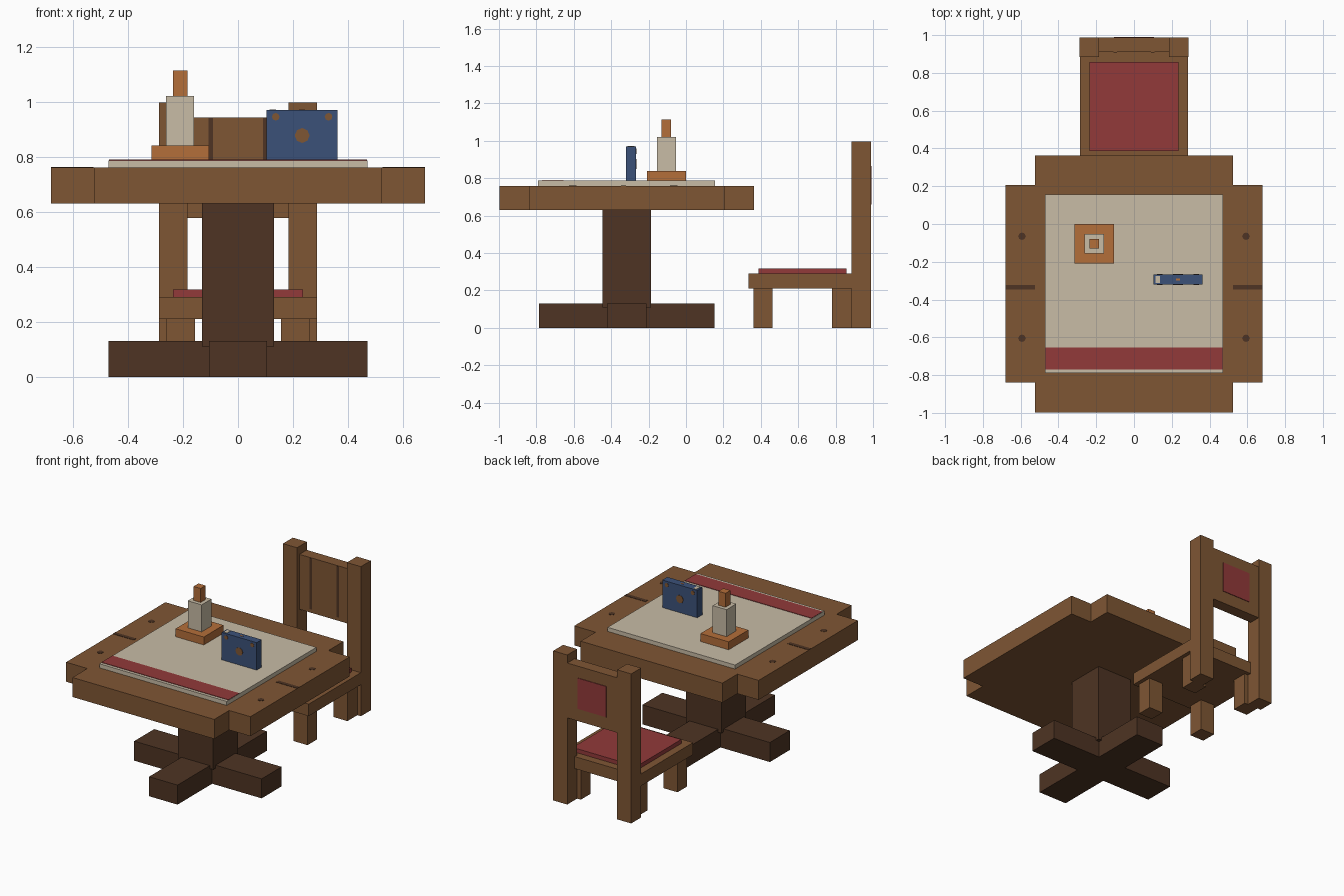
import bpy, bmesh, math
from mathutils import Matrix

if "Cube" in bpy.data.objects:
    bpy.data.objects.remove(bpy.data.objects["Cube"])


def material(name, hexcode):
    m = bpy.data.materials.new(name)
    srgb = [int(hexcode[i:i + 2], 16) / 255 for i in (0, 2, 4)]
    lin = [c / 12.92 if c <= 0.04045 else ((c + 0.055) / 1.055) ** 2.4 for c in srgb]
    m.diffuse_color = (*lin, 1)
    m.use_nodes = True
    m.node_tree.nodes["Principled BSDF"].inputs["Base Color"].default_value = m.diffuse_color
    return m


WOOD = material("oak brown", "7f5634")
DARK = material("dark walnut", "4e3423")
CREAM = material("cream", "c8bca6")
RED = material("deep red", "923a3a")
BLUE = material("book blue", "3b5179")
ORANGE = material("copper orange", "b46e3a")


def finish(name, bm, mat):
    bmesh.ops.recalc_face_normals(bm, faces=bm.faces)
    me = bpy.data.meshes.new(name)
    bm.to_mesh(me)
    bm.free()
    me.materials.append(mat)
    ob = bpy.data.objects.new(name, me)
    bpy.context.collection.objects.link(ob)
    return ob


def box(name, x, y, z, mat):
    """Box from (min, max) ranges on each axis."""
    bm = bmesh.new()
    bmesh.ops.create_cube(bm, size=1)
    for v in bm.verts:
        for i, r in enumerate((x, y, z)):
            v.co[i] = r[0] if v.co[i] < 0 else r[1]
    return finish(name, bm, mat)


def pair(name, x, y, z, mat):
    """Box and its mirror image across x = 0."""
    box(name + "_right", x, y, z, mat)
    box(name + "_left", (-x[1], -x[0]), y, z, mat)


def prism(name, outline, z, mat):
    bm = bmesh.new()
    face = bm.faces.new([bm.verts.new((px, py, z[0])) for px, py in outline])
    top = bmesh.ops.extrude_face_region(bm, geom=[face])["geom"]
    for v in top:
        if isinstance(v, bmesh.types.BMVert):
            v.co.z = z[1]
    return finish(name, bm, mat)


def disc(name, centre, r, mat, upright=False):
    """Thin octagonal plate."""
    bm = bmesh.new()
    bmesh.ops.create_cone(bm, segments=8, radius1=r, radius2=r, depth=0.004, cap_ends=True)
    if upright:
        bm.transform(Matrix.Rotation(math.pi / 2, 4, 'X'))
    bm.transform(Matrix.Translation(centre))
    return finish(name, bm, mat)


# Table top: square with notched corners
CY = -0.317
A, B = 0.68, 0.523
quarter = [(A, B), (B, B), (B, A)]
outline = []
for k in range(4):
    c, s = round(math.cos(k * math.pi / 2)), round(math.sin(k * math.pi / 2))
    outline += [(c * x - s * y, s * x + c * y + CY) for x, y in quarter]
prism("table_top", outline, (0.63, 0.76), WOOD)

# Table pedestal and cross-shaped foot
box("table_pedestal", (-0.13, 0.13), (CY - 0.13, CY + 0.13), (0.11, 0.63), DARK)
L, W = 0.47, 0.105
prism("table_foot", [(L, -W), (L, W), (W, W), (W, L), (-W, L), (-W, W),
                     (-L, W), (-L, -W), (-W, -W), (-W, -L), (W, -L), (W, -W)],
      (0, 0.13), DARK)
bpy.data.objects["table_foot"].location.y = CY

# Seams and pegs in the table top
pair("table_seam", (0.525, 0.68), (-0.348, -0.322), (0.759, 0.762), DARK)
for sx in (-1, 1):
    for y in (-0.065, -0.605):
        disc("table_peg", (sx * 0.593, y, 0.76), 0.02, DARK)

# Tablecloth with stripe
box("tablecloth", (-0.47, 0.47), (-0.79, 0.155), (0.76, 0.787), CREAM)
box("tablecloth_stripe", (-0.468, 0.468), (-0.77, -0.655), (0.785, 0.790), RED)

# Candle on its holder
for name, r, z, mat in (("candle_holder", 0.104, (0.785, 0.84), ORANGE),
                        ("candle", 0.051, (0.84, 1.02), CREAM),
                        ("candle_flame", 0.026, (1.02, 1.113), ORANGE)):
    box(name, (-0.21 - r, -0.21 + r), (-0.105 - r, -0.105 + r), z, mat)

# Standing book with emblem, corner pieces and page marks
box("book", (0.104, 0.362), (-0.32, -0.267), (0.787, 0.97), BLUE)
for y in (-0.32, -0.267):
    disc("book_emblem", (0.233, y, 0.877), 0.027, WOOD, True)
    for x in (0.137, 0.329):
        disc("book_corner", (x, y, 0.945), 0.014, WOOD, True)
box("book_pages", (0.115, 0.138), (-0.312, -0.275), (0.968, 0.972), CREAM)
box("book_clasp", (0.222, 0.244), (-0.298, -0.289), (0.968, 0.972), ORANGE)

# Chair seat, cushion and legs
box("seat", (-0.287, 0.287), (0.335, 0.91), (0.21, 0.29), WOOD)
box("seat_cushion", (-0.236, 0.236), (0.387, 0.857), (0.29, 0.317), RED)
for name, y in (("front_leg", (0.36, 0.462)), ("back_leg", (0.78, 0.884))):
    pair(name, (0.157, 0.261), y, (0, 0.21), WOOD)

# Chair back posts, panel and rear padding
pair("back_post", (0.184, 0.2875), (0.884, 0.988), (0, 0.997), WOOD)
box("back_panel", (-0.184, 0.184), (0.91, 0.987), (0.577, 0.943), WOOD)
box("back_padding", (-0.105, 0.105), (0.985, 0.991), (0.66, 0.865), RED)
pair("back_panel_groove", (0.09, 0.108), (0.908, 0.912), (0.6, 0.94), DARK)
